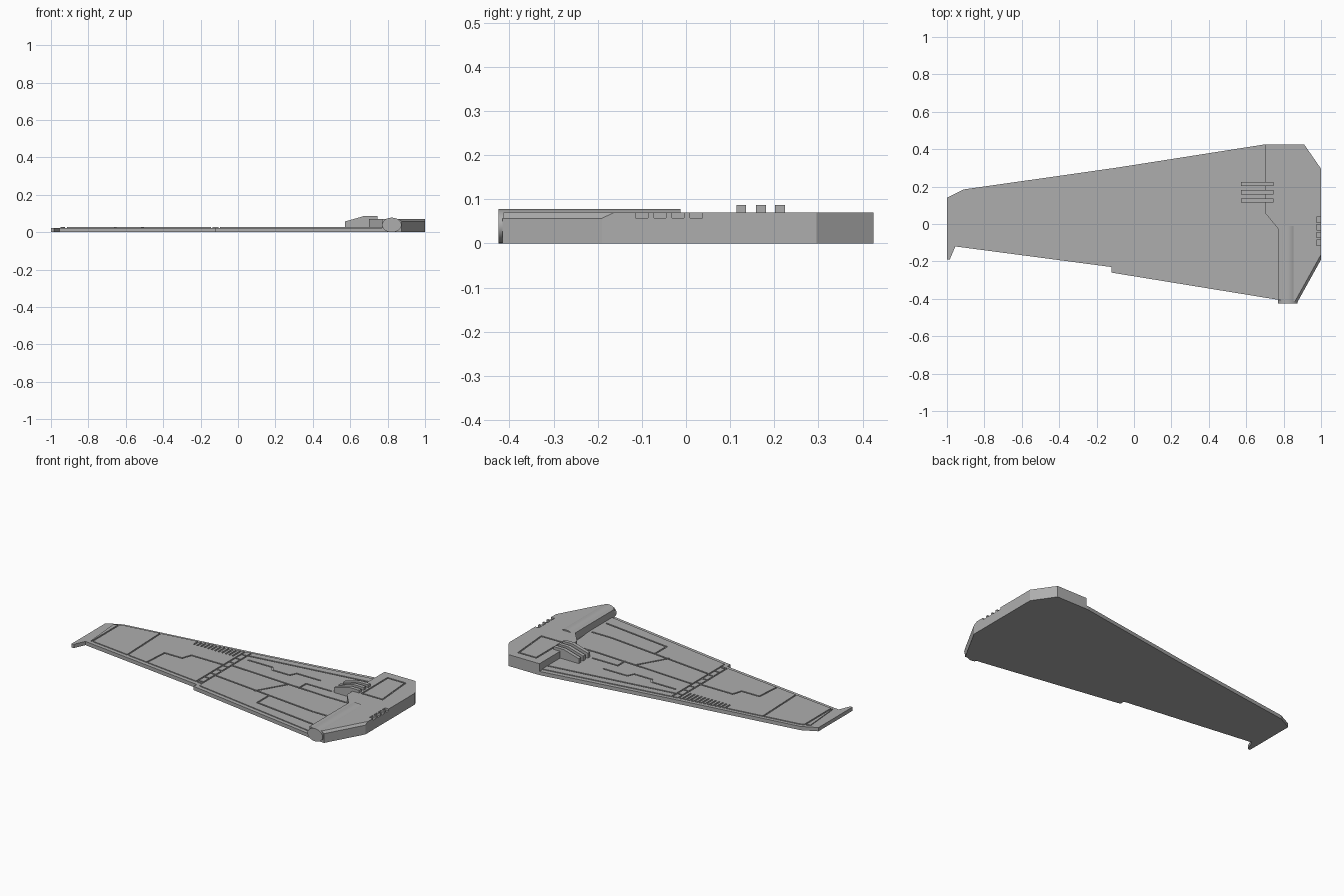
import bpy, bmesh, math
from mathutils import Vector

cube = bpy.data.objects.get("Cube")
if cube:
    bpy.data.objects.remove(cube, do_unlink=True)

grey = bpy.data.materials.new("hull grey")
grey.use_nodes = True
grey.diffuse_color = (0.42, 0.42, 0.42, 1)
grey.node_tree.nodes["Principled BSDF"].inputs["Base Color"].default_value = (0.42, 0.42, 0.42, 1)


def finish(name, bm):
    bmesh.ops.recalc_face_normals(bm, faces=bm.faces[:])
    mesh = bpy.data.meshes.new(name)
    bm.to_mesh(mesh)
    bm.free()
    mesh.materials.append(grey)
    obj = bpy.data.objects.new(name, mesh)
    bpy.context.collection.objects.link(obj)
    return obj


def add_prism(bm, pts, lo, hi, axis="z"):
    """Extrude a 2D outline along z, or an (x, z) outline along y."""
    place = (lambda p, t: (p[0], p[1], t)) if axis == "z" else (lambda p, t: (p[0], t, p[1]))
    a = [bm.verts.new(place(p, lo)) for p in pts]
    b = [bm.verts.new(place(p, hi)) for p in pts]
    bm.faces.new(a)
    bm.faces.new(b)
    for i in range(len(pts)):
        j = (i + 1) % len(pts)
        bm.faces.new((a[i], a[j], b[j], b[i]))


def prism(name, pts, lo, hi, axis="z"):
    bm = bmesh.new()
    add_prism(bm, pts, lo, hi, axis)
    return finish(name, bm)


def rect(x0, x1, y0, y1):
    return [(x0, y0), (x1, y0), (x1, y1), (x0, y1)]


def add_groove(bm, path, width, lo, hi):
    """A run of thin cutter strips following a path."""
    for p, q in zip(path, path[1:]):
        p, q = Vector(p), Vector(q)
        d = (q - p).normalized() * width / 2
        n = Vector((-d.y, d.x))
        add_prism(bm, [p - d - n, q + d - n, q + d + n, p - d + n], lo, hi)


def cut(obj, bm, name):
    cutter = finish(name, bm)
    cutter.hide_render = True
    mod = obj.modifiers.new("cut", "BOOLEAN")
    mod.operation = "DIFFERENCE"
    mod.solver = "EXACT"
    mod.use_self = True
    mod.object = cutter
    bpy.context.view_layer.update()
    dg = bpy.context.evaluated_depsgraph_get()
    mesh = bpy.data.meshes.new_from_object(obj.evaluated_get(dg))
    obj.modifiers.clear()
    obj.data = mesh
    bpy.data.objects.remove(cutter, do_unlink=True)


# Wing plate with hooked tip and stepped leading edge
prism("wing_plate", [(-1, 0.14), (-0.91, 0.185), (-0.1, 0.3), (0.69, 0.424), (0.74, 0.424),
                     (0.8, -0.405), (0.77, -0.405), (-0.12, -0.26), (-0.12, -0.23),
                     (-0.955, -0.12), (-0.985, -0.19), (-1, -0.19)], 0, 0.023)

# Raised armour deck, split by panel grooves
deck = prism("armour_deck", [(-0.95, 0.145), (-0.89, 0.167), (-0.1, 0.278), (0.72, 0.4),
                             (0.79, -0.385), (-0.1, -0.238), (-0.1, -0.208), (-0.93, -0.1)],
             0.0225, 0.028)
grooves = [
    [(-0.92, 0.3), (-0.92, -0.3)],
    [(-0.67, 0.3), (-0.65, -0.3)],
    [(-0.14, 0.4), (-0.14, -0.4)],
    [(-0.1, 0.4), (-0.1, -0.4)],
    [(-0.52, -0.3), (-0.5, 0.0), (-0.38, 0.0), (-0.36, 0.06), (-0.14, 0.06)],
    [(-0.1, 0.08), (0.56, 0.045), (0.72, 0.045)],
    [(-0.1, -0.08), (0.62, -0.16), (0.75, -0.16)],
    [(-0.06, 0.19), (0.1, 0.19), (0.12, 0.16), (0.24, 0.16), (0.26, 0.2), (0.42, 0.2)],
    [(0.38, 0.05), (0.38, 0.12), (0.55, 0.12)],
    [(0.2, -0.12), (0.3, 0.05)],
    [(0.3, -0.13), (0.3, -0.24), (0.75, -0.3)],
    [(-0.1, 0.235), (0.72, 0.35)],
]
bm = bmesh.new()
for path in grooves:
    add_groove(bm, path, 0.009, 0.0228, 0.04)
# Hinge ticks between the two chordwise grooves
for i in range(8):
    y = -0.19 + i * 0.06
    add_groove(bm, [(-0.138, y), (-0.102, y)], 0.008, 0.0228, 0.04)
# Trailing edge louvre
for i in range(12):
    x = -0.43 + i * 0.024
    add_groove(bm, [(x, 0.19), (x, 0.32)], 0.01, 0.0228, 0.04)
cut(deck, bm, "deck_cutter")

# Thick root block with a chamfered front corner
bm = bmesh.new()
add_prism(bm, [(0.7, 0.425), (0.91, 0.425), (1, 0.295), (1, -0.19), (0.875, -0.415),
               (0.77, -0.405), (0.77, -0.025), (0.7, 0.06)], 0, 0.07)
edge = [e for e in bm.edges if all(v.co.z > 0.05 and v.co.x > 0.87 and v.co.y < -0.1 for v in e.verts)]
bmesh.ops.bevel(bm, geom=edge, offset=0.013, segments=1, affect="EDGES")
root = finish("root_block", bm)

# Edge notches and an access panel outline in the root block
bm = bmesh.new()
for y in (-0.1, -0.059, -0.018, 0.023):
    add_prism(bm, rect(0.975, 1.02, y - 0.014, y + 0.014), 0.058, 0.09)
add_groove(bm, [(0.76, 0.12), (0.76, 0.37), (0.88, 0.37), (0.9, 0.12), (0.76, 0.12)], 0.009, 0.065, 0.09)
cut(root, bm, "root_cutter")

# Rounded barrel along the leading edge of the root
barrel = prism("root_barrel", [(0.822 + 0.052 * math.cos(math.tau * i / 28),
                                0.039 + 0.039 * math.sin(math.tau * i / 28)) for i in range(28)],
               -0.425, -0.012, "y")
for f in barrel.data.polygons:
    f.use_smooth = len(f.vertices) == 4
barrel.data.set_sharp_from_angle(angle=math.radians(40))

# Three sloped fins bridging the wing and the root block
for i, y in enumerate((0.125, 0.17, 0.213)):
    prism(f"fin_{i + 1}", [(0.573, 0.02), (0.573, 0.058), (0.61, 0.068), (0.675, 0.087),
                           (0.745, 0.087), (0.745, 0.02)], y - 0.011, y + 0.011, "y")
